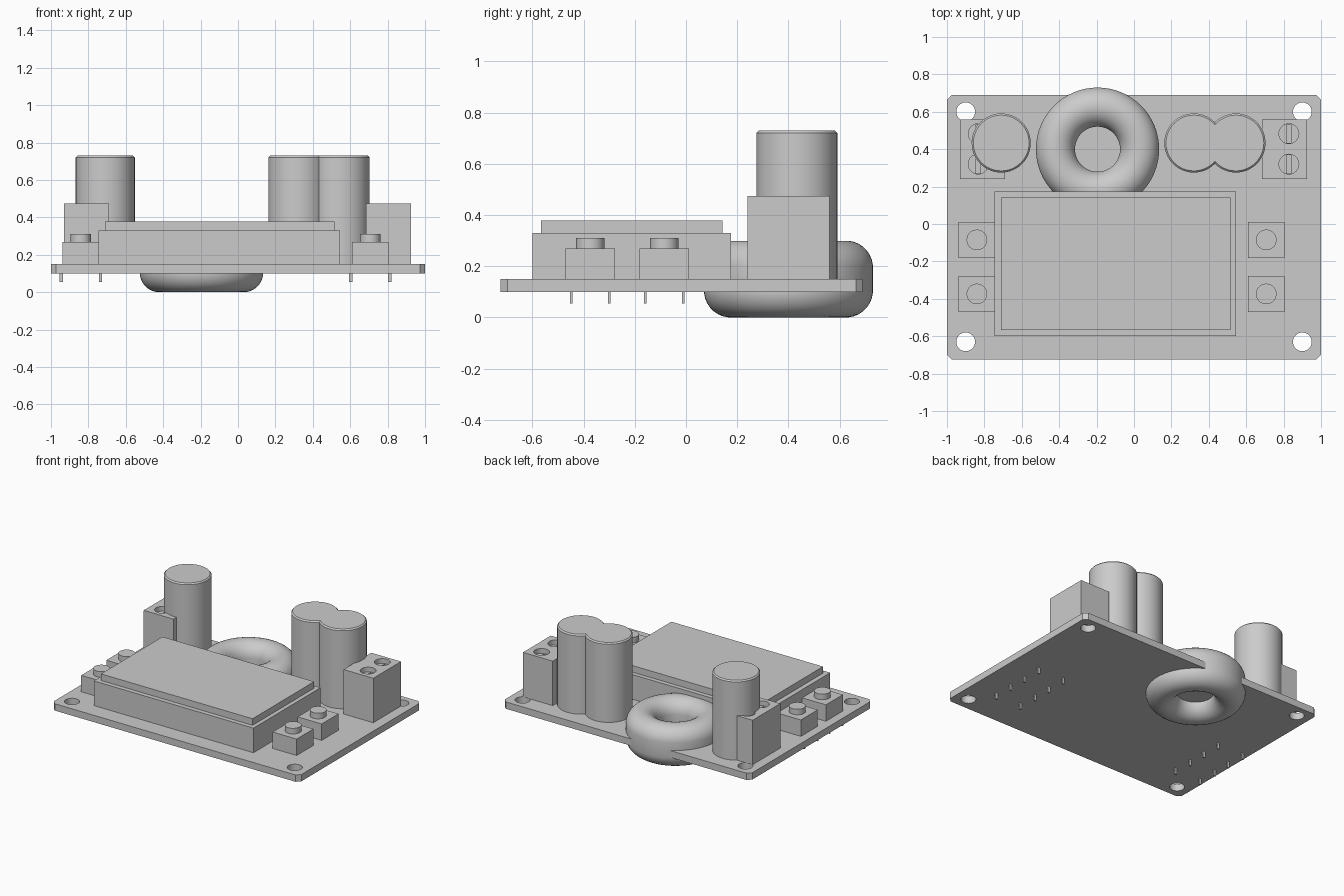
import bpy
import bmesh
from math import cos, sin, pi, radians
from mathutils import Vector

cube = bpy.data.objects.get("Cube")
if cube:
    bpy.data.objects.remove(cube, do_unlink=True)

grey = bpy.data.materials.new("plain grey")
grey.use_nodes = True
COLOUR = (0.6, 0.6, 0.6, 1)
grey.diffuse_color = COLOUR
grey.node_tree.nodes["Principled BSDF"].inputs["Base Color"].default_value = COLOUR


def finish(name, bm, smooth=False):
    bmesh.ops.recalc_face_normals(bm, faces=bm.faces)
    mesh = bpy.data.meshes.new(name)
    bm.to_mesh(mesh)
    bm.free()
    mesh.materials.append(grey)
    obj = bpy.data.objects.new(name, mesh)
    bpy.context.collection.objects.link(obj)
    if smooth:
        smooth_edges(obj)
    return obj


def smooth_edges(obj):
    bpy.ops.object.select_all(action="DESELECT")
    obj.select_set(True)
    bpy.context.view_layer.objects.active = obj
    bpy.ops.object.shade_smooth_by_angle(angle=radians(35))


def box(name, x0, x1, y0, y1, z0, z1):
    bm = bmesh.new()
    bmesh.ops.create_cube(bm, size=1)
    bmesh.ops.scale(bm, vec=(x1 - x0, y1 - y0, z1 - z0), verts=bm.verts)
    bmesh.ops.translate(bm, vec=((x0 + x1) / 2, (y0 + y1) / 2, (z0 + z1) / 2), verts=bm.verts)
    return finish(name, bm)


def cylinder(name, x, y, r, z0, z1, chamfer=0):
    bm = bmesh.new()
    bmesh.ops.create_cone(bm, cap_ends=True, segments=48, radius1=r, radius2=r, depth=z1 - z0)
    bmesh.ops.translate(bm, vec=(x, y, (z0 + z1) / 2), verts=bm.verts)
    if chamfer:
        rim = [e for e in bm.edges if all(v.co.z > z1 - 0.001 for v in e.verts)]
        bmesh.ops.bevel(bm, geom=rim, offset=chamfer, segments=1, affect="EDGES")
    return finish(name, bm, True)


def cut(obj, cutter):
    mod = obj.modifiers.new("cut", "BOOLEAN")
    mod.operation = "DIFFERENCE"
    mod.solver = "EXACT"
    mod.object = cutter
    bpy.context.view_layer.objects.active = obj
    bpy.ops.object.modifier_apply(modifier=mod.name)
    bpy.data.objects.remove(cutter, do_unlink=True)


# Circuit board with chamfered corners and mounting holes
BOTTOM, TOP = 0.10, 0.15
board = box("circuit_board", -1, 1, -0.725, 0.69, BOTTOM, TOP)
bm = bmesh.new()
bm.from_mesh(board.data)
corners = [e for e in bm.edges if abs(e.verts[0].co.z - e.verts[1].co.z) > 0.01]
bmesh.ops.bevel(bm, geom=corners, offset=0.027, segments=1, affect="EDGES")
bm.to_mesh(board.data)
bm.free()
for x in (-0.9, 0.9):
    for y in (-0.63, 0.6):
        cut(board, cylinder("hole_cutter", x, y, 0.05, 0, 0.3))
smooth_edges(board)

# Display module in two steps
box("display_base", -0.745, 0.545, -0.6, 0.175, TOP, 0.33)
box("display_panel", -0.71, 0.515, -0.567, 0.143, 0.33, 0.378)

# Tall capacitors
for i, x in enumerate((-0.71, 0.32, 0.545)):
    cylinder(f"capacitor_{i + 1}", x, 0.433, 0.158, TOP, 0.73, 0.009)

# Terminal blocks with recessed slotted screws
for side, x in (("right", -0.81), ("left", 0.805)):
    block = box(f"{side}_terminal_block", x - 0.12, x + 0.12, 0.24, 0.56, TOP, 0.475)
    sx = x + (0.023 if side == "left" else -0.023)
    for y in (0.32, 0.483):
        cut(block, cylinder("screw_cutter", sx, y, 0.053, 0.44, 0.5))
        cut(block, box("slot_cutter", sx - 0.012, sx + 0.012, y - 0.05, y + 0.05, 0.425, 0.5))
    smooth_edges(block)

# Push buttons and the pins under the board
for side, x in (("right", -0.84), ("left", 0.707)):
    for place, y in (("front", -0.374), ("back", -0.085)):
        name = f"{side}_{place}_button"
        box(f"{name}_body", x - 0.097, x + 0.097, y - 0.097, y + 0.097, TOP, 0.27)
        cylinder(f"{name}_cap", x, y, 0.055, 0.27, 0.311)
        for px in (x - 0.105, x + 0.105):
            for py in (y - 0.074, y + 0.074):
                box(f"{name}_pin", px - 0.009, px + 0.009, py - 0.005, py + 0.005, 0.055, BOTTOM)

# Toroidal coil: a rounded upright section swept round a circle
HALF, STRAIGHT, MEAN = 0.105, 0.045, 0.225
bm = bmesh.new()
section = []
for i in range(32):
    a = 2 * pi * (i + 0.5) / 32
    lift = STRAIGHT if sin(a) > 0 else -STRAIGHT
    section.append(bm.verts.new((MEAN + HALF * cos(a), 0, 0.15 + lift + HALF * sin(a))))
edges = [bm.edges.new((section[i - 1], section[i])) for i in range(32)]
bmesh.ops.spin(bm, geom=section + edges, cent=(0, 0, 0), axis=(0, 0, 1),
               angle=2 * pi, steps=64, use_merge=True)
bmesh.ops.remove_doubles(bm, verts=bm.verts, dist=0.0001)
bmesh.ops.translate(bm, vec=Vector((-0.195, 0.4, 0)), verts=bm.verts)
finish("toroidal_coil", bm, True)
